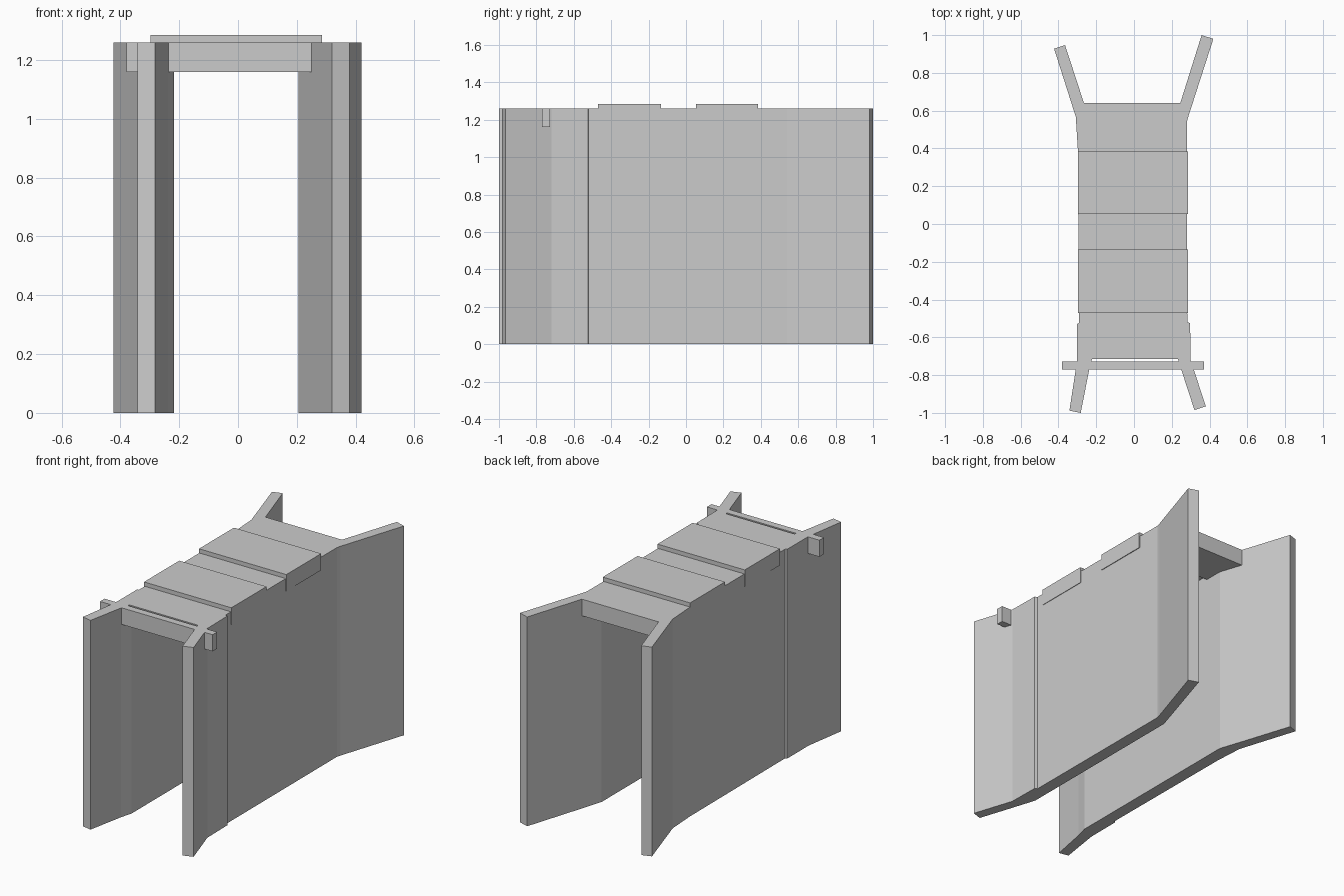
import bpy, bmesh

if "Cube" in bpy.data.objects:
    bpy.data.objects.remove(bpy.data.objects["Cube"])


def prism(name, outline, z0, z1):
    """Extrude a plan outline between two heights."""
    bm = bmesh.new()
    bottom = bm.faces.new([bm.verts.new((x, y, z0)) for x, y in outline])
    ext = bmesh.ops.extrude_face_region(bm, geom=[bottom])
    for v in ext["geom"]:
        if isinstance(v, bmesh.types.BMVert):
            v.co.z = z1
    bmesh.ops.recalc_face_normals(bm, faces=bm.faces)
    mesh = bpy.data.meshes.new(name)
    bm.to_mesh(mesh)
    bm.free()
    ob = bpy.data.objects.new(name, mesh)
    bpy.context.collection.objects.link(ob)
    return ob


def slab(name, x0, x1, y0, y1, z0, z1):
    return prism(name, [(x0, y0), (x1, y0), (x1, y1), (x0, y1)], z0, z1)


TOP, SOFFIT, RISE = 1.26, 1.16, 0.025

# Side walls with splayed wings at both ends and small outer steps
prism("left_wall", [
    (-0.342, -0.988), (-0.282, -1.0), (-0.238, -0.775), (-0.218, -0.70),
    (-0.218, 0.50), (-0.265, 0.64), (-0.365, 0.947), (-0.423, 0.928),
    (-0.308, 0.567), (-0.297, 0.39), (-0.292, -0.525),
    (-0.303, -0.53), (-0.303, -0.735)], 0, TOP)
prism("right_wall", [
    (0.32, -0.985), (0.38, -0.965), (0.300, -0.72), (0.297, -0.525),
    (0.282, -0.52), (0.280, 0.54), (0.287, 0.567), (0.42, 0.98),
    (0.358, 1.0), (0.245, 0.64), (0.205, 0.51), (0.205, -0.63),
    (0.25, -0.77)], 0, TOP)

# Front cross beam poking out beyond both walls
slab("front_beam", -0.38, 0.37, -0.77, -0.727, SOFFIT, TOP)

# Roof slabs, alternately low and raised, front to back
edges = [-0.715, -0.47, -0.135, 0.053, 0.385, 0.64]
for i, (y0, y1) in enumerate(zip(edges, edges[1:])):
    if i % 2:
        slab(f"raised_roof_slab_{i}", -0.297, 0.285, y0, y1, SOFFIT + RISE, TOP + RISE)
    else:
        slab(f"low_roof_slab_{i}", -0.265, 0.245, y0, y1, SOFFIT, TOP)
